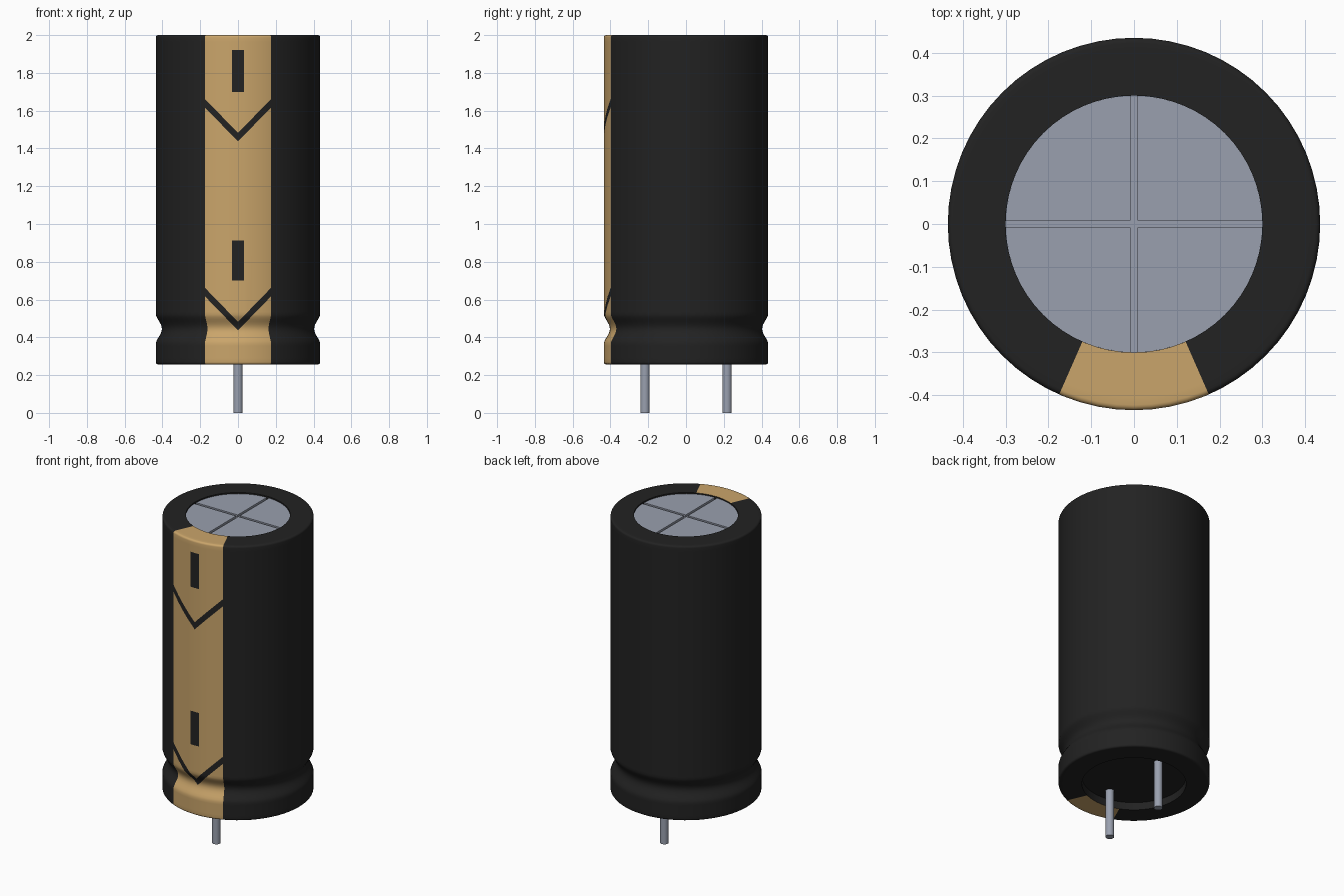
import bpy, bmesh, math
from mathutils import Vector

if "Cube" in bpy.data.objects:
    bpy.data.objects.remove(bpy.data.objects["Cube"])


def material(name, rgb):
    m = bpy.data.materials.new(name)
    m.diffuse_color = (*rgb, 1)
    m.use_nodes = True
    m.node_tree.nodes["Principled BSDF"].inputs["Base Color"].default_value = m.diffuse_color
    return m


BLACK = material("black sleeve", (0.016, 0.016, 0.016))
TAN = material("tan stripe", (0.59, 0.375, 0.145))
METAL = material("grey metal", (0.32, 0.35, 0.425))

R, HOLE, TOP, BOTTOM = 0.435, 0.30, 2.0, 0.257
SEG = 64
HALF = math.radians(23.7)      # half angle of the stripe


def finish(bm, name, mats, smooth=True):
    me = bpy.data.meshes.new(name)
    bmesh.ops.recalc_face_normals(bm, faces=bm.faces)
    bm.to_mesh(me)
    bm.free()
    ob = bpy.data.objects.new(name, me)
    bpy.context.collection.objects.link(ob)
    for m in mats:
        me.materials.append(m)
    if smooth:
        bpy.ops.object.select_all(action='DESELECT')
        ob.select_set(True)
        bpy.context.view_layer.objects.active = ob
        bpy.ops.object.shade_smooth_by_angle(angle=math.radians(30))
    return ob


def lathe(bm, profile):
    rings = [[bm.verts.new((r * math.sin(2 * math.pi * i / SEG),
                            -r * math.cos(2 * math.pi * i / SEG), z))
              for i in range(SEG)] for r, z in profile]
    for a, b in zip(rings, rings[1:]):
        for i in range(SEG):
            j = (i + 1) % SEG
            bm.faces.new((a[i], a[j], b[j], b[i]))


def cut(bm, co, no, test):
    faces = [f for f in bm.faces if test(f.calc_center_median())]
    geom = set(faces)
    for f in faces:
        geom.update(f.edges)
        geom.update(f.verts)
    bmesh.ops.bisect_plane(bm, geom=list(geom), dist=1e-5,
                           plane_co=Vector(co), plane_no=Vector(no))


def corner(z, sign, r=0.012, n=4):
    # rounded rim, from the side wall (k=0) to the flat end (k=n)
    return [(R - r + r * math.cos(k * math.pi / 2 / n),
             z + sign * (-r + r * math.sin(k * math.pi / 2 / n))) for k in range(n + 1)]


# Sleeve: lathed wall with crimped groove and rolled rims
groove = []
for k in range(13):
    t = k / 12
    groove.append((R - 0.032 * math.sin(math.pi * t) ** 1.5, 0.37 + 0.15 * t))
profile = [(HOLE, 0.31), (HOLE, BOTTOM), (R - 0.03, BOTTOM)]
profile += corner(BOTTOM, -1)[::-1] + [(R, 0.29), (R, 0.355)] + groove
profile += [(R, 0.535), (R, 1.965)] + corner(TOP, 1)
profile += [(R - 0.03, TOP), (HOLE, TOP), (HOLE, 1.975)]
bm = bmesh.new()
lathe(bm, profile)

# Stripe edges
for s in (-1, 1):
    cut(bm, (0, 0, 0), (math.cos(HALF), s * math.sin(HALF), 0),
        lambda c, s=s: c.y < 0 and c.x * s > 0) if s > 0 else \
        cut(bm, (0, 0, 0), (math.cos(HALF), -math.sin(HALF), 0),
            lambda c: c.y < 0 and c.x < 0)


def in_stripe(c):
    return c.y < 0 and abs(math.atan2(c.x, -c.y)) < HALF and math.hypot(c.x, c.y) > HOLE + 0.002


def on_wall(c):
    return in_stripe(c) and math.hypot(c.x, c.y) > 0.385 and 0.28 < c.z < 1.98


# Painted marks: chevrons and bars cut into the stripe
SLOPE = 0.18 / 0.175
CHEVRONS = [(0.437, 0.482), (1.437, 1.482)]
BARS = [(0.70, 0.913), (1.70, 1.922)]
BAR_HALF = 0.031
cut(bm, (0, 0, 0), (1, 0, 0), on_wall)
for z0, z1 in CHEVRONS:
    for z in (z0, z1):
        for s in (-1, 1):
            cut(bm, (0, 0, z), (-s * SLOPE, 0, 1), lambda c, s=s: on_wall(c) and c.x * s > 0)
for z0, z1 in BARS:
    for z in (z0, z1):
        cut(bm, (0, 0, z), (0, 0, 1), lambda c: on_wall(c) and abs(c.x) < 0.06)
for s in (-1, 1):
    cut(bm, (s * BAR_HALF, 0, 0), (1, 0, 0), lambda c: on_wall(c) and abs(c.x) < 0.06)

for f in bm.faces:
    c = f.calc_center_median()
    b = f.calc_center_bounds()
    mark = on_wall(c) and (
        any(z0 < c.z - SLOPE * abs(c.x) < z1 for z0, z1 in CHEVRONS)
        or any(z0 < b.z < z1 and abs(b.x) < BAR_HALF for z0, z1 in BARS))
    f.material_index = 1 if in_stripe(c) and not mark else 0
finish(bm, "sleeve", [BLACK, TAN])


def cylinder(name, r, z0, z1, mat, x=0, y=0, seg=SEG):
    bm = bmesh.new()
    bmesh.ops.create_cone(bm, cap_ends=True, segments=seg, radius1=r, radius2=r, depth=z1 - z0)
    bmesh.ops.translate(bm, verts=bm.verts, vec=(x, y, (z0 + z1) / 2))
    return finish(bm, name, [mat])


# Recessed rubber base and the metal vent floor
cylinder("base_plug", HOLE, 0.305, 0.34, BLACK)
cylinder("can_top_floor", HOLE, 1.96, 1.98, METAL)

# Four raised quadrants leave the vent cross between them
GAP = 0.008
for q in range(4):
    bm = bmesh.new()
    a0 = math.asin(GAP / HOLE)
    pts = [(GAP, GAP)]
    for k in range(17):
        a = a0 + (math.pi / 2 - 2 * a0) * k / 16
        pts.append((HOLE * math.cos(a), HOLE * math.sin(a)))
    ca, sa = math.cos(q * math.pi / 2), math.sin(q * math.pi / 2)
    face = bm.faces.new([bm.verts.new((x * ca - y * sa, x * sa + y * ca, 1.978)) for x, y in pts])
    ext = bmesh.ops.extrude_face_region(bm, geom=[face])
    bmesh.ops.translate(bm, vec=(0, 0, 0.014),
                        verts=[v for v in ext["geom"] if isinstance(v, bmesh.types.BMVert)])
    finish(bm, f"can_top_quadrant_{q + 1}", [METAL], smooth=False)

# Lead pins
for name, y in (("front_pin", -0.217), ("back_pin", 0.217)):
    cylinder(name, 0.025, 0, 0.32, METAL, y=y, seg=24)
